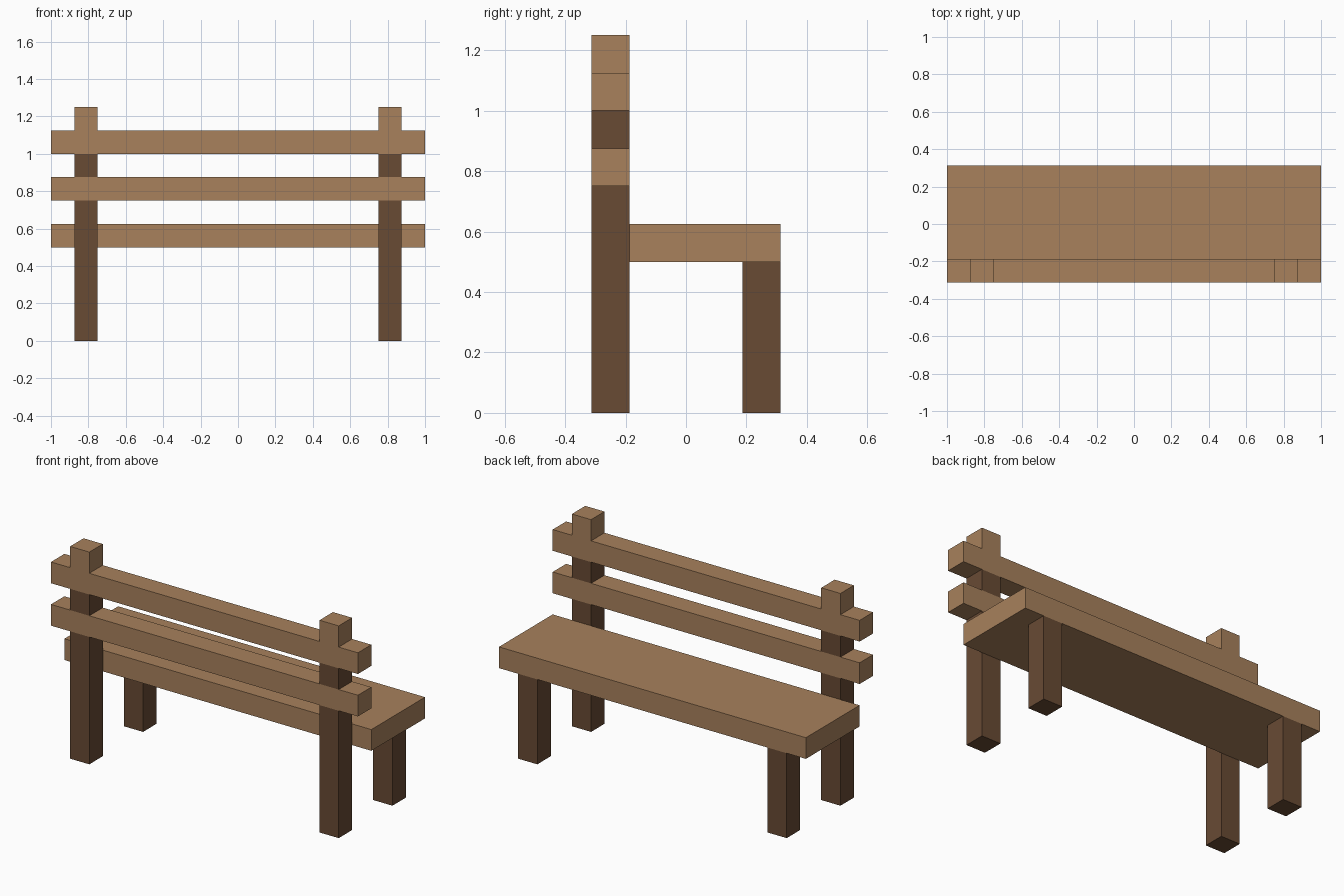
import bpy
import bmesh
from mathutils import Vector

if "Cube" in bpy.data.objects:
    bpy.data.objects.remove(bpy.data.objects["Cube"])


def material(name, color):
    m = bpy.data.materials.new(name)
    m.diffuse_color = (*color, 1.0)
    m.use_nodes = True
    m.node_tree.nodes["Principled BSDF"].inputs["Base Color"].default_value = m.diffuse_color
    return m


LIGHT = material("light wood", (0.392, 0.220, 0.107))
DARK = material("dark wood", (0.138, 0.069, 0.034))


def box(name, x, y, z, mat):
    """Flat-faced box spanning the given (min, max) ranges."""
    lo, hi = Vector((x[0], y[0], z[0])), Vector((x[1], y[1], z[1]))
    bm = bmesh.new()
    bmesh.ops.create_cube(bm, size=1.0)
    bmesh.ops.scale(bm, vec=hi - lo, verts=bm.verts)
    mesh = bpy.data.meshes.new(name)
    bm.to_mesh(mesh)
    bm.free()
    mesh.materials.append(mat)
    ob = bpy.data.objects.new(name, mesh)
    ob.location = (lo + hi) / 2
    bpy.context.collection.objects.link(ob)


BACK = (-0.3125, -0.1875)   # depth of posts and back slats
FULL = (-1.0, 1.0)

# Seat board and two back slats
box("seat", FULL, (-0.1875, 0.3125), (0.5, 0.625), LIGHT)
box("lower_back_slat", FULL, BACK, (0.75, 0.875), LIGHT)
box("upper_back_slat", FULL, BACK, (1.0, 1.125), LIGHT)

# Legs and posts on each side; post pieces sit flush between the slats
for side, x in (("left", (-0.875, -0.75)), ("right", (0.75, 0.875))):
    box(f"{side}_seat_leg", x, (0.1875, 0.3125), (0, 0.5), DARK)
    box(f"{side}_back_post", x, BACK, (0, 0.75), DARK)
    box(f"{side}_post_spacer", x, BACK, (0.875, 1.0), DARK)
    box(f"{side}_post_cap", x, BACK, (1.125, 1.25), LIGHT)
